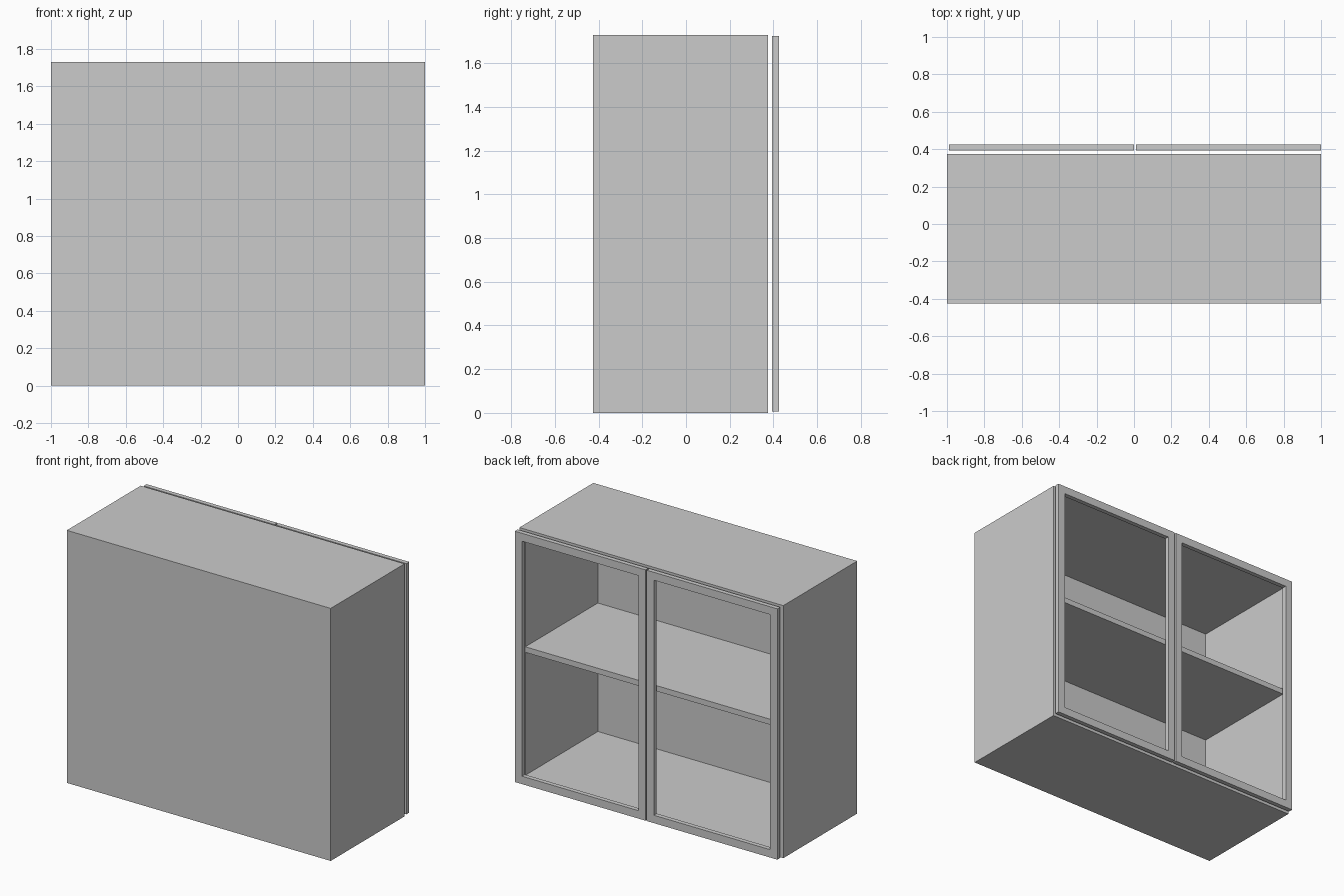
import bpy
import bmesh
from mathutils import Matrix, Vector

if "Cube" in bpy.data.objects:
    bpy.data.objects.remove(bpy.data.objects["Cube"])

W, H = 1.0, 1.73            # half width, height
Y0, Y1 = -0.425, 0.375      # carcass back panel side and open side
T = 0.045                   # panel thickness
BACK = 0.015                # closing panel thickness


def obj_from_bm(name, bm):
    mesh = bpy.data.meshes.new(name)
    bmesh.ops.recalc_face_normals(bm, faces=bm.faces)
    bm.to_mesh(mesh)
    bm.free()
    ob = bpy.data.objects.new(name, mesh)
    bpy.context.collection.objects.link(ob)
    return ob


def box(name, lo, hi):
    lo, hi = Vector(lo), Vector(hi)
    bm = bmesh.new()
    bmesh.ops.create_cube(bm, size=1, matrix=Matrix.Translation((lo + hi) / 2)
                          @ Matrix.Diagonal((*(hi - lo), 1)))
    return obj_from_bm(name, bm)


def frame(name, x0, x1, z0, z1, border, y0, y1):
    """Rectangular ring in the xz plane, extruded from y0 to y1."""
    def rect(b, y):
        return [bm.verts.new(c) for c in ((x0 + b, y, z0 + b), (x1 - b, y, z0 + b),
                                          (x1 - b, y, z1 - b), (x0 + b, y, z1 - b))]
    bm = bmesh.new()
    rings = [rect(0, y0), rect(0, y1), rect(border, y1), rect(border, y0)]
    for a, b in zip(rings, rings[1:] + rings[:1]):
        for i in range(4):
            j = (i + 1) % 4
            bm.faces.new((a[i], a[j], b[j], b[i]))
    return obj_from_bm(name, bm)


# Carcass: sides, floor and ceiling as one ring, closed by a thin panel
frame("carcass", -W, W, 0, H, T, Y0, Y1)
box("closing_panel", (-W + T, Y0, T), (W - T, Y0 + BACK, H - T))

# Single shelf
box("shelf", (-W + T, Y0 + BACK, 0.887), (W - T, Y1, 0.925))

# Two open door frames, standing slightly off the carcass
for name, x0, x1 in (("door_frame_left", -0.99, 0.0), ("door_frame_right", 0.01, 1.0)):
    frame(name, x0, x1, 0.006, 1.724, 0.054, 0.394, 0.425)
